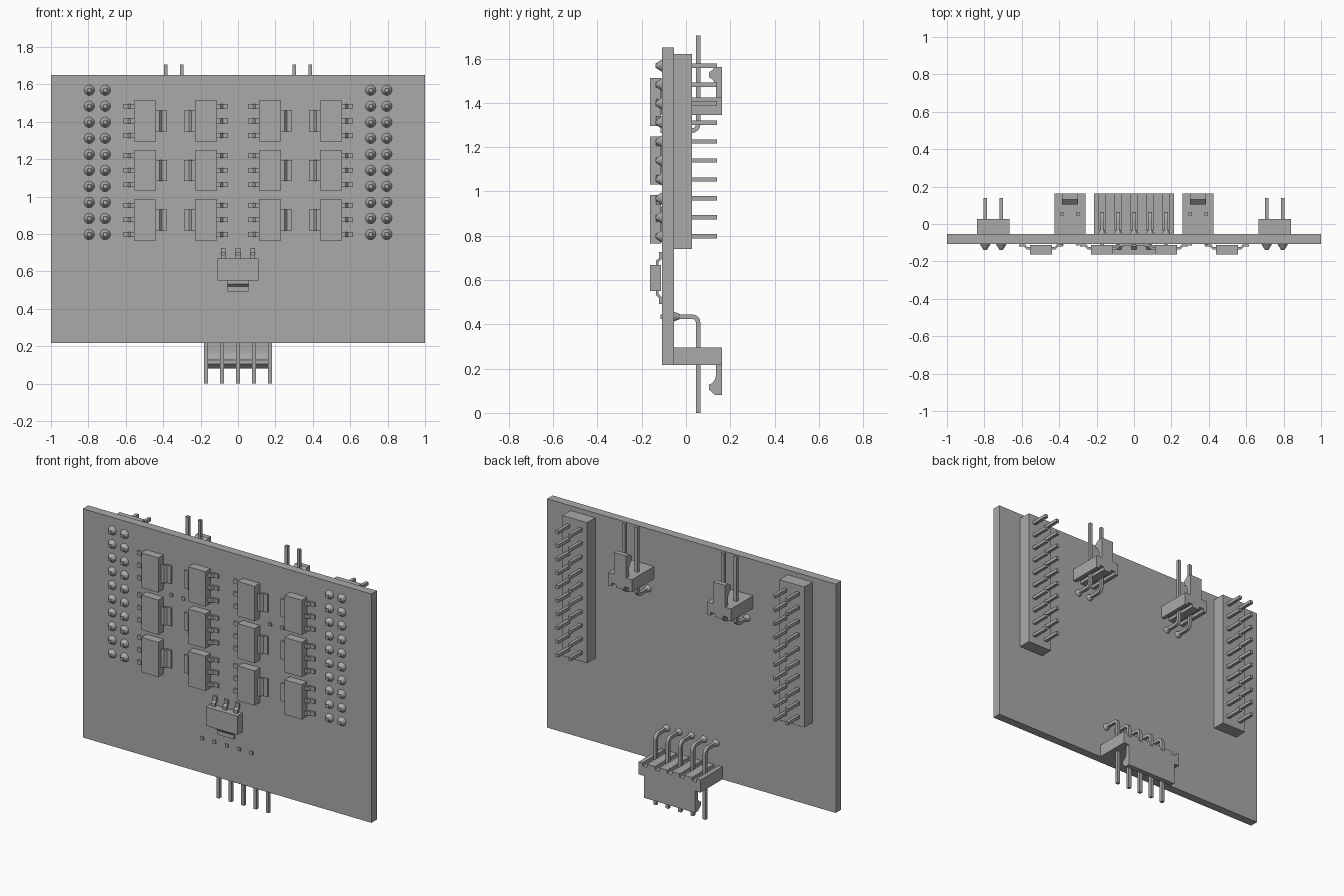
import bpy, bmesh, math
from mathutils import Matrix, Vector

old = bpy.data.objects.get("Cube")
if old:
    bpy.data.objects.remove(old, do_unlink=True)

grey = bpy.data.materials.new("plain_grey")
grey.use_nodes = True
COLOUR = (0.4, 0.4, 0.4, 1)
grey.diffuse_color = COLOUR
grey.node_tree.nodes["Principled BSDF"].inputs["Base Color"].default_value = COLOUR

PITCH = 0.0857      # pin spacing
FRONT, BACK = -0.108, -0.054   # board faces
PIN = 0.02          # pin thickness


def finish(name, bm):
    bmesh.ops.recalc_face_normals(bm, faces=bm.faces)
    mesh = bpy.data.meshes.new(name)
    bm.to_mesh(mesh)
    bm.free()
    mesh.materials.append(grey)
    obj = bpy.data.objects.new(name, mesh)
    bpy.context.collection.objects.link(obj)
    return obj


def add_box(bm, x0, x1, y0, y1, z0, z1):
    size = Matrix.Diagonal((x1 - x0, y1 - y0, z1 - z0, 1))
    mid = Matrix.Translation(((x0 + x1) / 2, (y0 + y1) / 2, (z0 + z1) / 2))
    bmesh.ops.create_cube(bm, size=1, matrix=mid @ size)


def add_prism(bm, profile, axis, lo, hi):
    """Extrude a closed 2D profile along the x, y or z axis."""
    def place(p, w):
        co = list(p)
        co.insert("xyz".index(axis), w)
        return co
    face = bm.faces.new([bm.verts.new(place(p, lo)) for p in profile])
    grown = bmesh.ops.extrude_face_region(bm, geom=[face])["geom"]
    shift = Vector(place((0, 0), hi - lo))
    bmesh.ops.translate(bm, vec=shift, verts=[v for v in grown if isinstance(v, bmesh.types.BMVert)])


def strip(path, thick):
    """Outline of an open path given a constant thickness."""
    pts = [Vector(p) for p in path]
    dirs = [(b - a).normalized() for a, b in zip(pts, pts[1:])]
    one, two = [], []
    for i, p in enumerate(pts):
        a, b = dirs[max(i - 1, 0)], dirs[min(i, len(dirs) - 1)]
        t = (a + b).normalized()
        off = Vector((-t.y, t.x)) * thick / 2 / t.dot(a)
        one.append(p + off)
        two.append(p - off)
    return one + two[::-1]


def add_solder(bm, x, z, y, out, r):
    """Small solder cone on the board, its tip towards out (-1 front, 1 back)."""
    h = 0.027
    m = Matrix.Translation((x, y + out * h / 2, z)) @ Matrix.Rotation(-out * math.pi / 2, 4, "X")
    bmesh.ops.create_cone(bm, cap_ends=True, segments=16, radius1=r, radius2=0.011, depth=h, matrix=m)


# Circuit board
bm = bmesh.new()
add_box(bm, -1, 1, FRONT, BACK, 0.217, 1.65)
finish("circuit_board", bm)

# Two double-row pin headers
for side, label in ((1, "left"), (-1, "right")):
    cx = side * 0.7525
    bm = bmesh.new()
    add_box(bm, cx - 0.086, cx + 0.086, BACK, 0.027, 0.74, 1.62)
    finish(label + "_header_block", bm)
    pins, solder = bmesh.new(), bmesh.new()
    for row in range(10):
        z = 0.797 + row * PITCH
        for x in (cx - PITCH / 2, cx + PITCH / 2):
            add_box(pins, x - PIN / 2, x + PIN / 2, -0.138, 0.14, z - PIN / 2, z + PIN / 2)
            add_solder(solder, x, z, FRONT, -1, 0.028)
    finish(label + "_header_pins", pins)
    joints = finish(label + "_header_solder", solder)
    bpy.ops.object.select_all(action="DESELECT")
    bpy.context.view_layer.objects.active = joints
    joints.select_set(True)
    bpy.ops.object.shade_smooth_by_angle(angle=math.radians(40))


# Transistor package: body, three bent leads on one side, wide tab on the other
def chip(name, x, z, angle):
    bm = bmesh.new()
    add_box(bm, -0.059, 0.059, -0.163, -0.112, -0.109, 0.109)
    lead = [(0.05, -0.13), (0.075, -0.13), (0.088, -0.115), (0.117, -0.115)]
    for k in (-1, 0, 1):
        add_prism(bm, strip(lead, 0.012), "z", k * 0.078 - 0.0125, k * 0.078 + 0.0125)
    tab = [(-u, v) for u, v in lead]
    add_prism(bm, strip(tab, 0.012), "z", -0.056, 0.056)
    obj = finish(name, bm)
    obj.location = (x, 0, z)
    obj.rotation_euler.y = angle


for row, z in enumerate((1.404, 1.14, 0.875)):
    for col, (x, angle) in enumerate(((-0.497, math.pi), (-0.171, 0), (0.171, math.pi), (0.497, 0))):
        chip(f"transistor_{row + 1}_{col + 1}", x, z, angle)
chip("regulator", 0, 0.609, -math.pi / 2)


# Right-angle locking connector: h runs from the solder holes along the mating direction
def connector(name, cx, z0, s, count, base, tip, half_base):
    xs = [cx + (i - (count - 1) / 2) * PITCH for i in range(count)]
    top = base + 0.079

    # Base with a groove under each pin
    lo, floor, hi = z0 + s * base, z0 + s * (base + 0.02), z0 + s * top
    profile = [(cx - half_base, hi), (cx - half_base, lo)]
    for x in xs:
        profile += [(x - 0.016, lo), (x - 0.016, floor), (x + 0.016, floor), (x + 0.016, lo)]
    profile += [(cx + half_base, lo), (cx + half_base, hi)]
    bm = bmesh.new()
    add_prism(bm, profile, "y", BACK, 0.163)
    finish(name + "_base", bm)

    # Latch with a hooked end
    hook = [(0.163, 0), (0.163, 0.137), (0.132, 0.137), (0.104, 0.112), (0.104, 0.09),
            (0.118, 0.083), (0.13, 0.068), (0.135, 0.05), (0.135, 0)]
    half = count * PITCH / 2 if count == 2 else (count - 1) * PITCH / 2 + 0.005
    half = min(half, 0.176) if count > 2 else PITCH / 2
    bm = bmesh.new()
    add_prism(bm, [(y, z0 + s * (top + h)) for y, h in hook], "x", cx - half, cx + half)
    finish(name + "_latch", bm)

    # Bent pins and their solder
    bend, py = 0.028, 0.055
    path = [(-0.115, 0)]
    for i in range(5):
        a = i * math.pi / 8
        path.append((py - bend + bend * math.sin(a), bend - bend * math.cos(a)))
    path.append((py, tip))
    outline = strip([(y, z0 + s * h) for y, h in path], PIN)
    pins, solder = bmesh.new(), bmesh.new()
    for x in xs:
        add_prism(pins, outline, "x", x - PIN / 2, x + PIN / 2)
        add_solder(solder, x, z0, BACK, 1, 0.022)
    finish(name + "_pins", pins)
    finish(name + "_solder", solder)


connector("upper_left_connector", 0.343, 1.275, 1, 2, 0.07, 0.43, 0.083)
connector("upper_right_connector", -0.343, 1.275, 1, 2, 0.07, 0.43, 0.083)
connector("lower_connector", 0, 0.435, -1, 5, 0.139, 0.435, 0.214)
